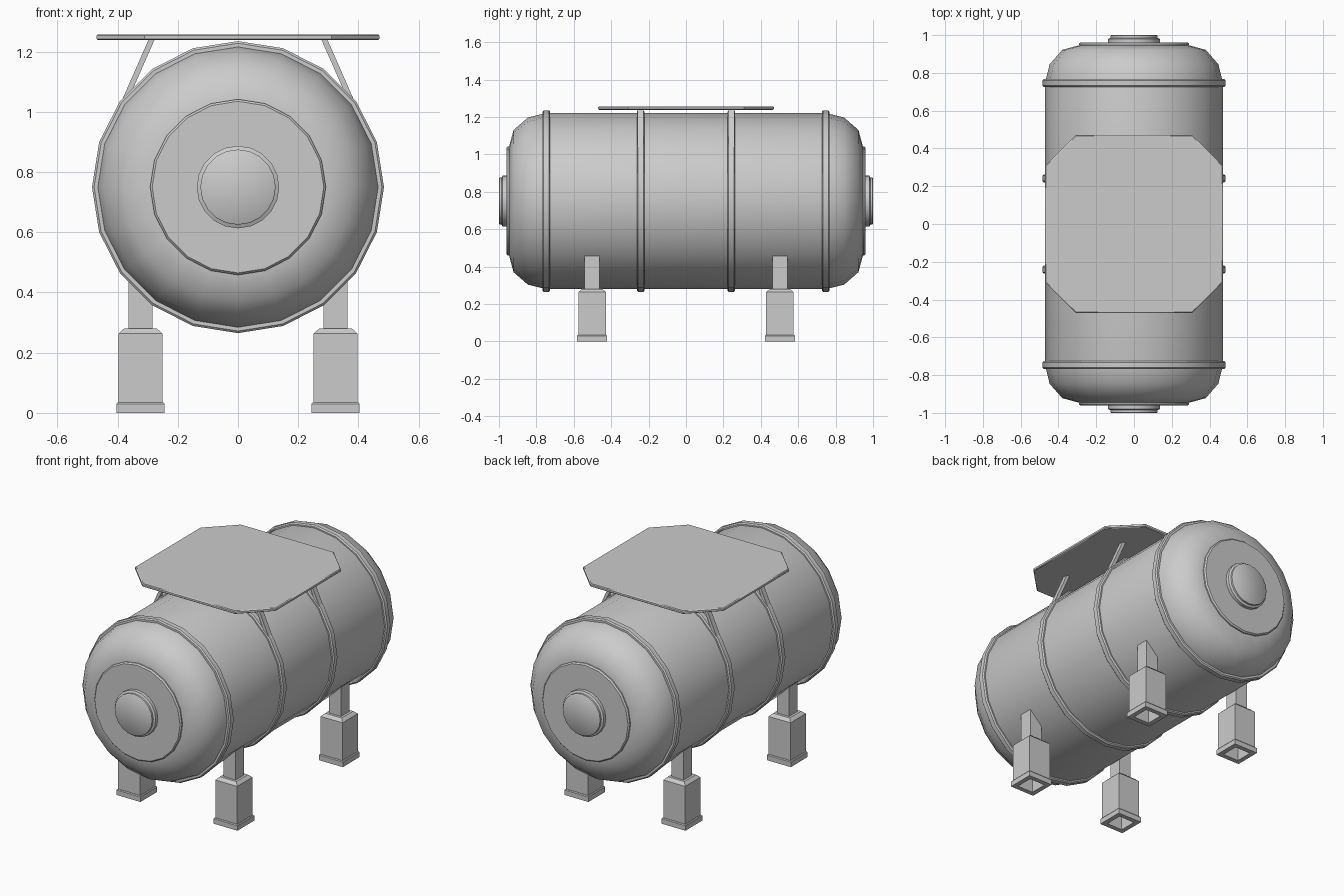
import bpy, bmesh
from math import sin, cos, pi, radians

if "Cube" in bpy.data.objects:
    bpy.data.objects.remove(bpy.data.objects["Cube"])

AXIS_Z = 0.75   # height of the tank axis
SIDES = 20


def finish(name, bm, angle=40):
    bmesh.ops.recalc_face_normals(bm, faces=bm.faces)
    me = bpy.data.meshes.new(name)
    bm.to_mesh(me)
    bm.free()
    ob = bpy.data.objects.new(name, me)
    bpy.context.collection.objects.link(ob)
    bpy.ops.object.select_all(action='DESELECT')
    ob.select_set(True)
    bpy.context.view_layer.objects.active = ob
    bpy.ops.object.shade_smooth_by_angle(angle=radians(angle))
    return ob


def skin(bm, loops, closed=False):
    """Join vertex loops with quads; cap both ends unless closed."""
    n = len(loops[0])
    pairs = list(zip(loops, loops[1:]))
    if closed:
        pairs.append((loops[-1], loops[0]))
    else:
        bm.faces.new(loops[0])
        bm.faces.new(loops[-1])
    for a, b in pairs:
        for i in range(n):
            j = (i + 1) % n
            bm.faces.new((a[i], a[j], b[j], b[i]))


def lathe_y(name, profile, closed=False):
    """Spin (y, radius) points around the tank axis."""
    bm = bmesh.new()
    loops = [[bm.verts.new((r * cos(2 * pi * i / SIDES), y, AXIS_Z + r * sin(2 * pi * i / SIDES)))
              for i in range(SIDES)] for y, r in profile]
    skin(bm, loops, closed)
    return finish(name, bm)


def square_stack(name, cx, cy, profile):
    """Stack square sections given as (half width, z)."""
    bm = bmesh.new()
    loops = [[bm.verts.new((cx + sx * h, cy + sy * h, z))
              for sx, sy in ((-1, -1), (1, -1), (1, 1), (-1, 1))] for h, z in profile]
    skin(bm, loops)
    return finish(name, bm, 30)


# Tank body with domed ends
half = [(0.75, 0.47), (0.845, 0.447), (0.922, 0.38), (0.945, 0.295)]
lathe_y("tank_body", [(-y, r) for y, r in reversed(half)] + half)

for s, side in ((-1, "front"), (1, "back")):
    # Round end plate and stepped hatch cap
    lathe_y(side + "_end_plate", [(s * 0.93, 0.292), (s * 0.952, 0.292), (s * 0.96, 0.285)])
    lathe_y(side + "_hatch_cap", [(s * 0.95, 0.137), (s * 0.98, 0.137), (s * 0.986, 0.125),
                                  (s * 0.997, 0.125), (s * 1.0, 0.121)])

# Reinforcing bands
for k, y in enumerate((-0.747, -0.242, 0.242, 0.747)):
    lathe_y(f"band_{k + 1}", [(y - 0.021, 0.455), (y - 0.021, 0.478), (y - 0.014, 0.485),
                              (y + 0.014, 0.485), (y + 0.021, 0.478), (y + 0.021, 0.455)], True)

# Eight-sided top platform
bm = bmesh.new()
a, c = 0.47, 0.31
outline = [(a, -c), (a, c), (c, a), (-c, a), (-a, c), (-a, -c), (-c, -a), (c, -a)]
skin(bm, [[bm.verts.new((x * f, y * f, z)) for x, y in outline]
          for f, z in ((0.99, 1.238), (1, 1.242), (1, 1.253), (0.99, 1.257))])
finish("top_platform", bm, 30)

for sx, xn in ((-1, "left"), (1, "right")):
    for sy, yn in ((-1, "front"), (1, "back")):
        tag = f"{yn}_{xn}"
        # Slanted platform strut
        bm = bmesh.new()
        skin(bm, [[bm.verts.new((sx * (x + dx), sy * 0.242 + dy, z))
                   for dx, dy in ((-0.01, -0.016), (0.01, -0.016), (0.01, 0.016), (-0.01, 0.016))]
                  for x, z in ((0.287, 1.24), (0.375, 1.04))])
        finish(tag + "_strut", bm, 30)
        # Leg: upper post, sleeve and hollow foot
        cx, cy = sx * 0.324, sy * 0.502
        square_stack(tag + "_leg_post", cx, cy, [(0.04, 0.26), (0.04, 0.47)])
        square_stack(tag + "_leg_sleeve", cx, cy,
                     [(0.05, 0.10), (0.052, 0.0), (0.08, 0.0), (0.08, 0.03), (0.076, 0.035),
                      (0.073, 0.035), (0.073, 0.263), (0.055, 0.28)])
